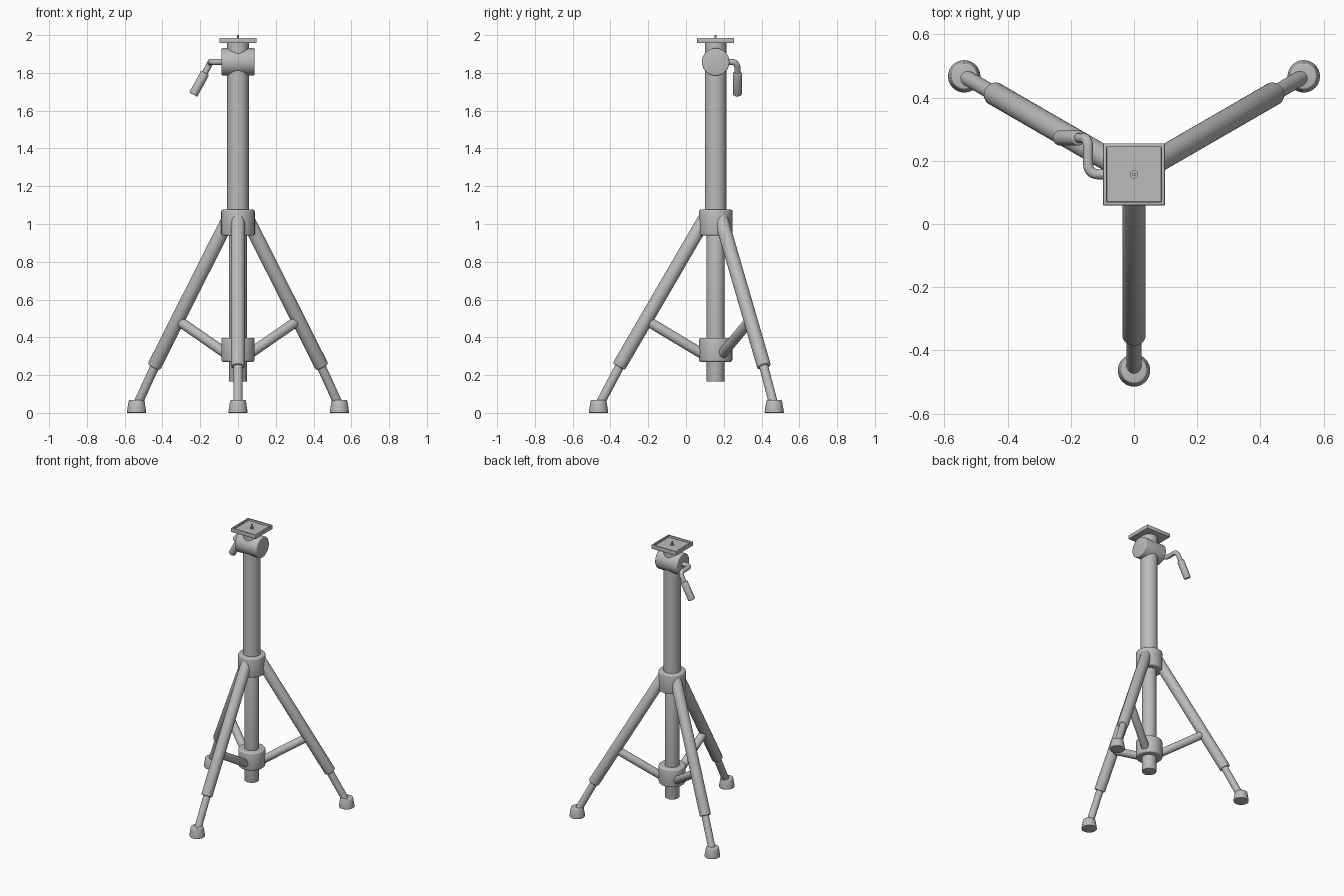
import bpy, bmesh, math
from mathutils import Vector, Matrix

old = bpy.data.objects.get("Cube")
if old:
    bpy.data.objects.remove(old, do_unlink=True)

grey = bpy.data.materials.new("plain grey")
grey.use_nodes = True
GREY = (0.5, 0.5, 0.5, 1)
grey.diffuse_color = GREY
grey.node_tree.nodes["Principled BSDF"].inputs["Base Color"].default_value = GREY

AXIS_Y = 0.157   # the column stands behind the centre


def finish(name, bm, bevel=0.0):
    """Round the sharp edges, then make a smooth shaded object."""
    if bevel:
        edges = [e for e in bm.edges if e.calc_face_angle(0) > math.radians(40)]
        bmesh.ops.bevel(bm, geom=edges, offset=bevel, segments=3, profile=0.5, affect='EDGES')
    bmesh.ops.recalc_face_normals(bm, faces=bm.faces)
    mesh = bpy.data.meshes.new(name)
    bm.to_mesh(mesh)
    bm.free()
    mesh.materials.append(grey)
    obj = bpy.data.objects.new(name, mesh)
    bpy.context.collection.objects.link(obj)
    bpy.ops.object.select_all(action='DESELECT')
    obj.select_set(True)
    bpy.context.view_layer.objects.active = obj
    bpy.ops.object.shade_smooth_by_angle(angle=math.radians(35))
    return obj


def rod(name, a, b, r1, r2=None, bevel=0.0, sides=32):
    """Cylinder or cone running from a to b."""
    a, b = Vector(a), Vector(b)
    d = b - a
    turn = Vector((0, 0, 1)).rotation_difference(d.normalized()).to_matrix().to_4x4()
    bm = bmesh.new()
    bmesh.ops.create_cone(bm, cap_ends=True, segments=sides, radius1=r1,
                          radius2=r1 if r2 is None else r2, depth=d.length,
                          matrix=Matrix.Translation((a + b) / 2) @ turn)
    return finish(name, bm, bevel)


def upright(name, z0, z1, r, bevel=0.0):
    return rod(name, (0, AXIS_Y, z0), (0, AXIS_Y, z1), r, bevel=bevel)


# Centre column and collars
upright("lower_column", 0.165, 1.0, 0.048, 0.003)
upright("upper_column", 1.0, 1.86, 0.057)
upright("leg_collar", 0.938, 1.076, 0.089, 0.01)
upright("brace_collar", 0.27, 0.397, 0.088, 0.01)

# Three legs with braces and feet
for side, angle in (("front", -90), ("left", 30), ("right", 150)):
    ca, sa = math.cos(math.radians(angle)), math.sin(math.radians(angle))

    def at(r, z):
        return (r * ca, AXIS_Y + r * sa, z)

    rod(side + "_upper_leg", at(0.05, 1.04), at(0.513, 0.245), 0.037, bevel=0.008)
    rod(side + "_lower_leg", at(0.48, 0.30), at(0.612, 0.05), 0.024)
    rod(side + "_brace", at(0.05, 0.30), at(0.37, 0.492), 0.027, bevel=0.006)
    rod(side + "_foot", at(0.62, 0), at(0.62, 0.068), 0.052, 0.041, bevel=0.005)

# Tilting head
HEAD_Z = 1.858
rod("tilt_barrel", (-0.087, AXIS_Y, HEAD_Z), (0.087, AXIS_Y, HEAD_Z), 0.073, bevel=0.006)
upright("plate_neck", HEAD_Z, 1.96, 0.057)

# Mounting plate with a recessed top
bm = bmesh.new()
bmesh.ops.create_cube(bm, size=1, matrix=Matrix.Translation((0, AXIS_Y, 1.971))
                      @ Matrix.Diagonal((0.196, 0.196, 0.028, 1)))
bmesh.ops.bevel(bm, geom=list(bm.edges), offset=0.003, segments=2, profile=0.5, affect='EDGES')
top = max(bm.faces, key=lambda f: f.calc_center_median().z + f.calc_area())
bmesh.ops.inset_region(bm, faces=[top], thickness=0.011)
bmesh.ops.inset_region(bm, faces=[top], thickness=0.002, depth=-0.012)
finish("mounting_plate", bm)
upright("screw_base", 1.965, 1.978, 0.013)
upright("screw", 1.97, 2.0, 0.005)

# Bent handle arm with rounded corners
corners = [Vector(p) for p in ((-0.08, AXIS_Y, HEAD_Z), (-0.145, AXIS_Y, HEAD_Z),
                               (-0.145, 0.272, HEAD_Z), (-0.195, 0.272, 1.76))]
path = [corners[0]]
for p, c, n in zip(corners, corners[1:], corners[2:]):
    s = c + (p - c).normalized() * 0.035
    e = c + (n - c).normalized() * 0.035
    for i in range(9):
        t = i / 8
        path.append(s * (1 - t) ** 2 + c * 2 * t * (1 - t) + e * t * t)
path.append(corners[-1])

curve = bpy.data.curves.new("handle_arm", 'CURVE')
curve.dimensions = '3D'
curve.bevel_depth = 0.016
curve.bevel_resolution = 4
curve.use_fill_caps = True
spline = curve.splines.new('POLY')
spline.points.add(len(path) - 1)
for point, co in zip(spline.points, path):
    point.co = (*co, 1)
curve.materials.append(grey)
arm = bpy.data.objects.new("handle_arm", curve)
bpy.context.collection.objects.link(arm)
bpy.ops.object.select_all(action='DESELECT')
arm.select_set(True)
bpy.context.view_layer.objects.active = arm
bpy.ops.object.convert(target='MESH')
bpy.ops.object.shade_smooth_by_angle(angle=math.radians(35))

rod("handle_grip", (-0.174, 0.272, 1.80), (-0.237, 0.272, 1.685), 0.024, bevel=0.005)
